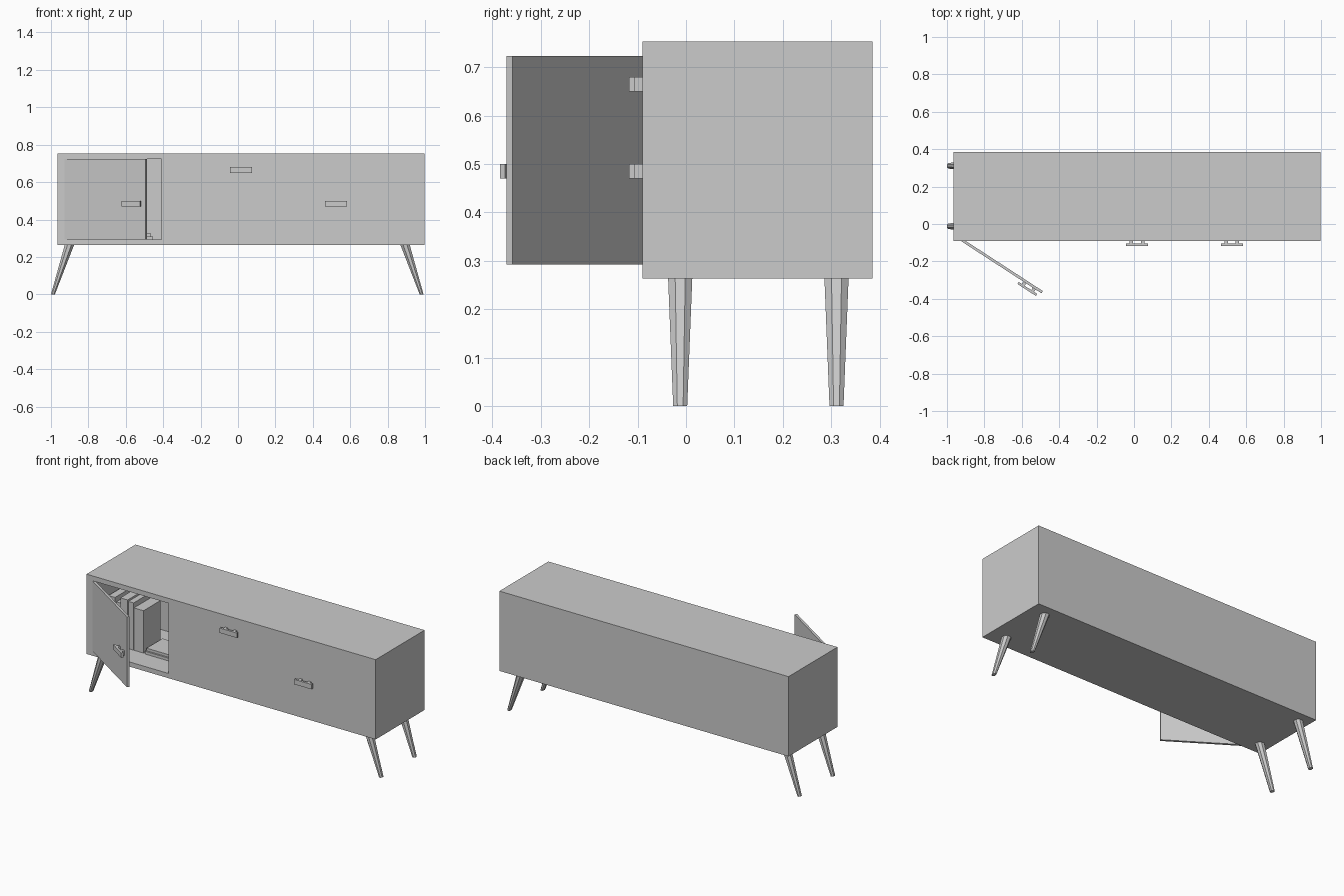
import bpy, bmesh, math
from mathutils import Matrix, Vector

if "Cube" in bpy.data.objects:
    bpy.data.objects.remove(bpy.data.objects["Cube"])


def finish(name, bm):
    bmesh.ops.recalc_face_normals(bm, faces=bm.faces)
    me = bpy.data.meshes.new(name)
    bm.to_mesh(me)
    bm.free()
    ob = bpy.data.objects.new(name, me)
    bpy.context.collection.objects.link(ob)
    return ob


def add_box(bm, lo, hi, mat=Matrix()):
    lo, hi = Vector(lo), Vector(hi)
    m = mat @ Matrix.Translation((lo + hi) / 2) @ Matrix.Diagonal((*(hi - lo), 1))
    bmesh.ops.create_cube(bm, size=1, matrix=m)


def box(name, lo, hi, mat=Matrix()):
    bm = bmesh.new()
    add_box(bm, lo, hi, mat)
    return finish(name, bm)


# Cabinet body with one open compartment
FRONT = -0.09
cabinet = box("cabinet_body", (-0.966, FRONT, 0.263), (0.998, 0.385, 0.753))
cutter = box("compartment_cutter", (-0.927, FRONT - 0.1, 0.292), (-0.41, 0.36, 0.723))
cutter.hide_render = True
mod = cabinet.modifiers.new("compartment", 'BOOLEAN')
mod.operation = 'DIFFERENCE'
mod.solver = 'EXACT'
mod.object = cutter
bpy.context.view_layer.objects.active = cabinet
bpy.ops.object.modifier_apply(modifier=mod.name)
bpy.data.objects.remove(cutter)

# Open door, swung about its left edge
hinge = Matrix.Translation((-0.927, FRONT, 0)) @ Matrix.Rotation(math.radians(-33), 4, 'Z')
box("door", (0, 0, 0.292), (0.515, 0.0143, 0.723), hinge)


# Bar handles on two short posts
def handle(name, x, z, mat):
    bm = bmesh.new()
    add_box(bm, (x - 0.059, -0.028, z - 0.015), (x + 0.059, -0.015, z + 0.015), mat)
    for s in (-1, 1):
        cx = x + s * 0.03
        add_box(bm, (cx - 0.009, -0.016, z - 0.015), (cx + 0.009, 0.001, z + 0.015), mat)
    finish(name, bm)


face = Matrix.Translation((0, FRONT, 0))
handle("door_handle", 0.439, 0.485, hinge)
handle("drawer_handle", 0.016, 0.665, face)
handle("right_handle", 0.523, 0.485, face)


# Tapered, splayed eight-sided legs
def leg(name, x_top, x_bottom, y):
    bm = bmesh.new()
    rings = []
    for x, z, rx, ry in ((x_bottom, 0, 0.0105, 0.0145), (x_top, 0.265, 0.025, 0.025)):
        ring = []
        for i in range(8):
            a = math.radians(22.5 + 45 * i)
            k = 1 / math.cos(math.radians(22.5))
            ring.append(bm.verts.new((x + rx * k * math.cos(a), y + ry * k * math.sin(a), z)))
        rings.append(ring)
        bm.faces.new(ring)
    for i in range(8):
        j = (i + 1) % 8
        bm.faces.new((rings[0][i], rings[0][j], rings[1][j], rings[1][i]))
    finish(name, bm)


for side, s in (("left", -1), ("right", 1)):
    for end, y in (("front", -0.012), ("back", 0.311)):
        leg(f"{end}_{side}_leg", -0.004 + s * 0.897, -0.004 + s * 0.9855, y)

# Upright books: width, height, front y, depth
x = -0.915
for i, (w, h, y, d) in enumerate([(0.045, 0.29, 0.05, 0.18), (0.035, 0.26, 0.06, 0.17),
                                  (0.05, 0.30, 0.045, 0.19), (0.035, 0.29, 0.05, 0.18),
                                  (0.065, 0.26, 0.05, 0.165)]):
    box(f"upright_book_{i + 1}", (x, y, 0.291), (x + w, y + d, 0.292 + h))
    x += w + 0.002

# Flat books lying beside them
box("flat_book_lower", (-0.665, 0.045, 0.291), (-0.455, 0.22, 0.309))
box("flat_book_upper", (-0.66, 0.055, 0.309), (-0.465, 0.21, 0.325))
